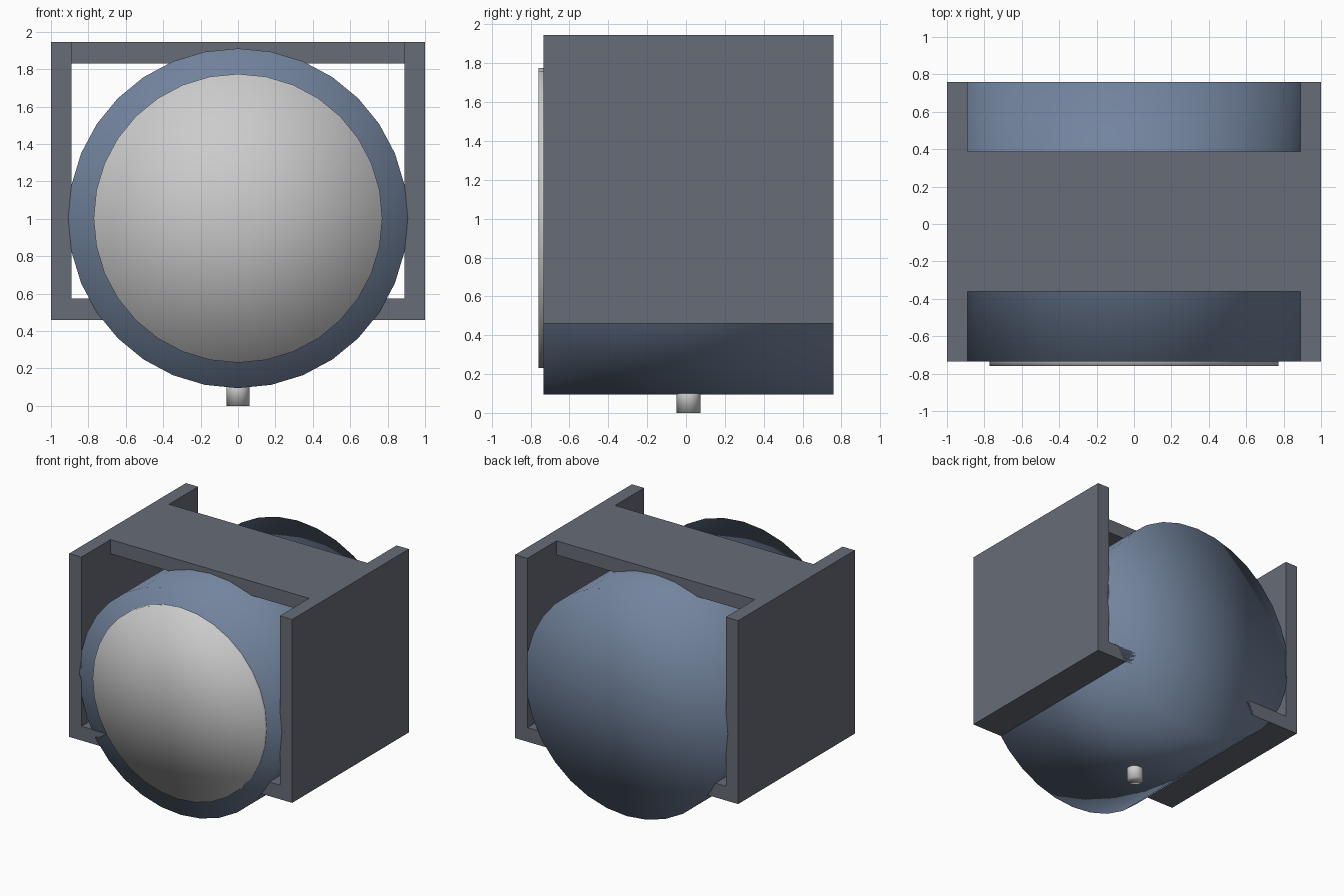
import bpy, math

if "Cube" in bpy.data.objects:
    bpy.data.objects.remove(bpy.data.objects["Cube"])

MID_Y = 0.013      # centre of the body along its depth
DEPTH = 1.495      # depth of drum and frame


def material(name, rgb):
    m = bpy.data.materials.new(name)
    m.diffuse_color = (*rgb, 1)
    m.use_nodes = True
    m.node_tree.nodes["Principled BSDF"].inputs["Base Color"].default_value = m.diffuse_color
    return m


blue = material("blue_paint", (0.17, 0.23, 0.34))
slate = material("slate_paint", (0.135, 0.15, 0.18))


def box(name, loc, size, mat):
    bpy.ops.mesh.primitive_cube_add(size=1, location=loc)
    ob = bpy.context.object
    ob.name = name
    ob.scale = size
    bpy.ops.object.transform_apply(location=False, rotation=False, scale=True)
    ob.data.materials.append(mat)
    return ob


def drum(name, loc, radius, length, along_y=True, mat=None, sides=32):
    # fan caps shaded smooth together with the wall give the soft domed look
    bpy.ops.mesh.primitive_cylinder_add(
        vertices=sides, radius=radius, depth=length, location=loc,
        end_fill_type='TRIFAN',
        rotation=(math.pi / 2 if along_y else 0, 0, 0))
    ob = bpy.context.object
    ob.name = name
    bpy.ops.object.shade_smooth()
    if mat:
        ob.data.materials.append(mat)
    return ob


# round housing and the pale disc set in its front
drum("housing", (0, MID_Y, 1.003), 0.908, DEPTH, mat=blue)
drum("front_disc", (0, -0.73, 1.003), 0.772, 0.06)

# short pin under the housing
drum("bottom_pin", (0, MID_Y, 0.08), 0.062, 0.16, along_y=False)

# frame: two side plates, narrow top plate, full-depth bottom plate
for side, name in ((-1, "left_plate"), (1, "right_plate")):
    box(name, (side * 0.945, MID_Y, 1.203), (0.11, DEPTH, 1.487), slate)
box("top_plate", (0, MID_Y, 1.889), (1.78, 0.75, 0.115), slate)
box("bottom_plate", (0, MID_Y, 0.517), (1.78, DEPTH, 0.115), slate)
